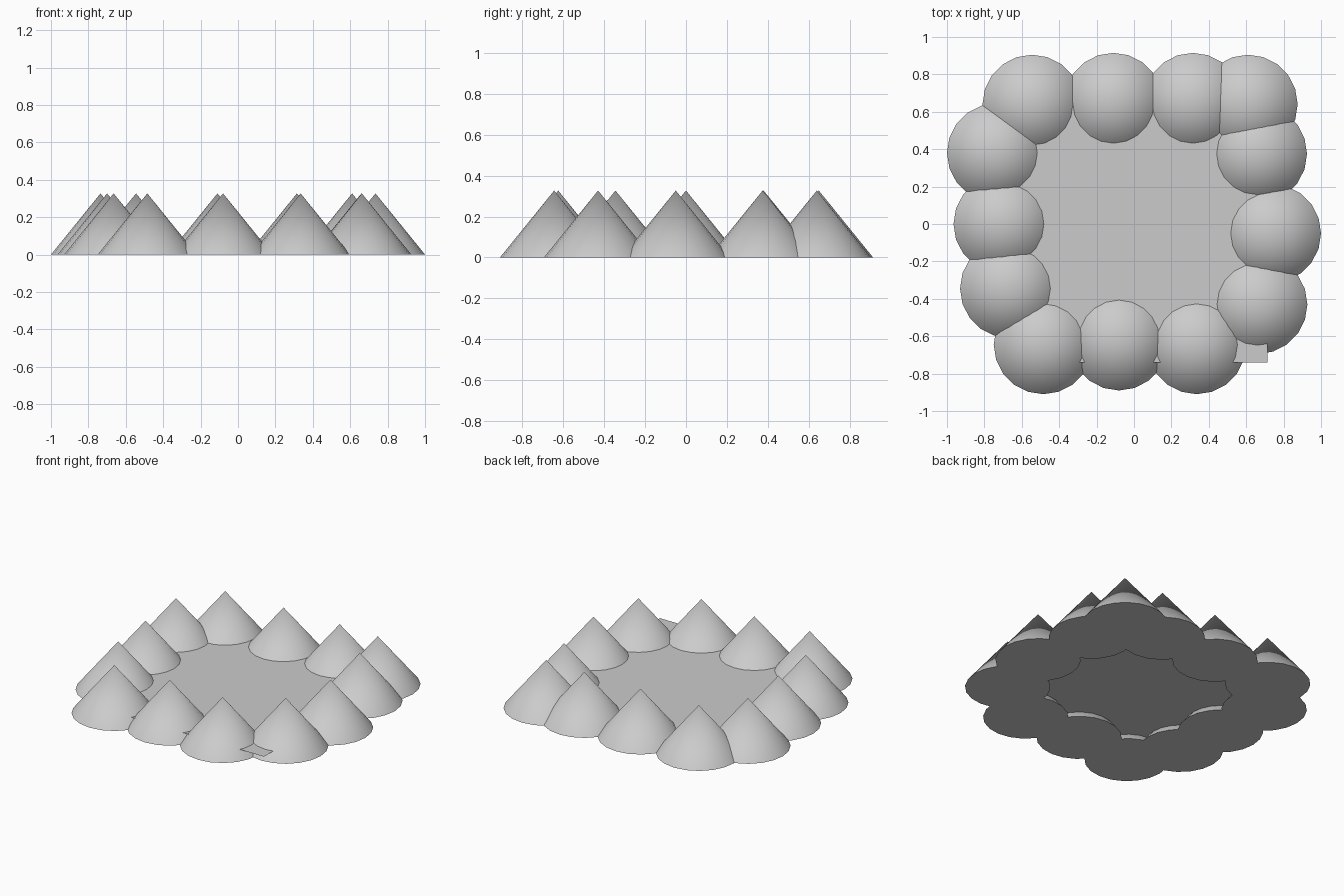
import bpy
import math

if "Cube" in bpy.data.objects:
    bpy.data.objects.remove(bpy.data.objects["Cube"])

RADIUS, HEIGHT, SIDES = 0.265, 0.327, 20

# Ring of cones, by the side they stand on: (x, y) of each apex
back = [(-0.545, 0.64), (-0.11, 0.65), (0.315, 0.65), (0.61, 0.64)]
right = [(0.66, 0.375), (0.735, -0.05), (0.662, -0.43)]
front = [(0.335, -0.645), (-0.08, -0.625), (-0.485, -0.645)]
left = [(-0.665, -0.345), (-0.70, 0.0), (-0.735, 0.38)]


def add_cone(name, x, y):
    bpy.ops.mesh.primitive_cone_add(vertices=SIDES, radius1=RADIUS, radius2=0,
                                    depth=HEIGHT, location=(x, y, HEIGHT / 2))
    bpy.context.object.name = name
    bpy.ops.object.shade_smooth_by_angle(angle=math.radians(40))


for side, spots in (("back", back), ("right", right), ("front", front), ("left", left)):
    for i, (x, y) in enumerate(spots, 1):
        add_cone(f"{side}_hill_{i}", x, y)

# Thin sheet filling the middle, just above the cone bases
bpy.ops.mesh.primitive_plane_add(size=1.39, location=(0.02, -0.045, 0.058))
bpy.context.object.name = "valley_floor"
